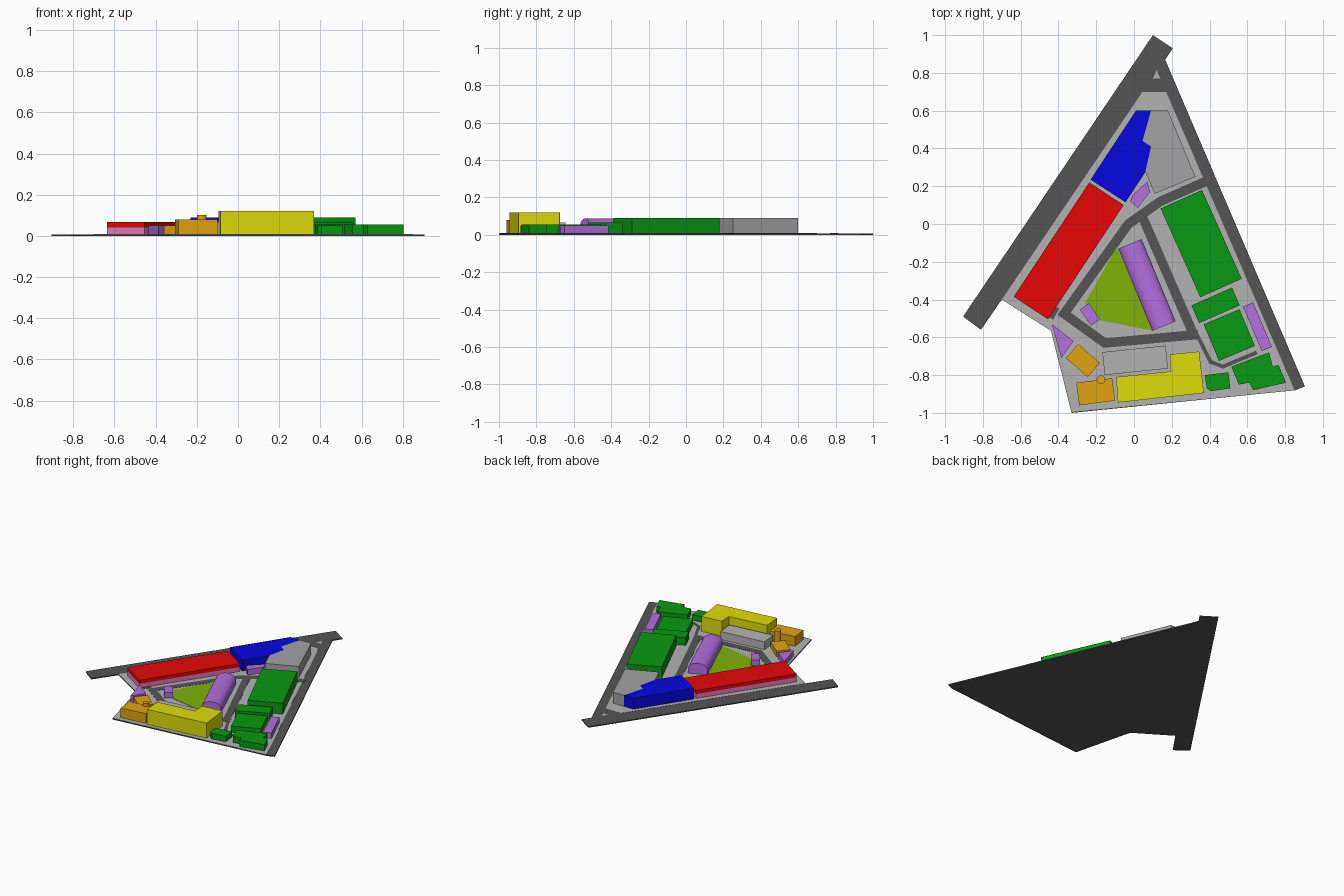
import bpy, bmesh, math
from mathutils import Vector

if "Cube" in bpy.data.objects:
    bpy.data.objects.remove(bpy.data.objects["Cube"])


def material(name, r, g, b):
    m = bpy.data.materials.new(name)
    m.diffuse_color = (r, g, b, 1)
    m.use_nodes = True
    m.node_tree.nodes["Principled BSDF"].inputs["Base Color"].default_value = m.diffuse_color
    return m


ASPHALT = material("asphalt", 0.09, 0.09, 0.09)
PAVING = material("paving", 0.45, 0.45, 0.45)
GREY = material("grey", 0.36, 0.36, 0.36)
RED = material("red", 0.8, 0.002, 0.002)
PINK = material("pink", 0.8, 0.2, 0.5)
BLUE = material("blue", 0.002, 0.002, 0.75)
GREEN = material("green", 0.003, 0.32, 0.006)
PURPLE = material("purple", 0.45, 0.16, 0.75)
ORANGE = material("orange", 0.75, 0.37, 0.005)
YELLOW = material("yellow", 0.73, 0.72, 0.003)
LAWN = material("lawn", 0.22, 0.45, 0.003)
SLAB, FLOOR = 0.007, 0.009


def sweep(name, pts, vec, mat):
    """Face through 3D points, extruded along vec."""
    bm = bmesh.new()
    face = bm.faces.new([bm.verts.new(p) for p in pts])
    ext = bmesh.ops.extrude_face_region(bm, geom=[face], use_keep_orig=True)
    bmesh.ops.translate(bm, vec=vec, verts=[v for v in ext["geom"] if isinstance(v, bmesh.types.BMVert)])
    bmesh.ops.recalc_face_normals(bm, faces=bm.faces)
    me = bpy.data.meshes.new(name)
    bm.to_mesh(me)
    bm.free()
    me.materials.append(mat)
    ob = bpy.data.objects.new(name, me)
    bpy.context.collection.objects.link(ob)
    return ob


def block(name, pts, top, mat, base=SLAB):
    return sweep(name, [(x, y, base) for x, y in pts], (0, 0, top - base), mat)


def box(name, a, b, width, top, mat, base=SLAB):
    """Rectangular block: edge a-b, widened to its left."""
    a, b = Vector(a), Vector(b)
    d = (b - a).normalized()
    n = Vector((-d.y, d.x)) * width
    return block(name, [a, b, b + n, a + n], top, mat, base)


def road(name, pts, width, top=0.0105):
    """Mitred strip along a path."""
    pts = [Vector(p) for p in pts]
    dirs = [(q - p).normalized() for p, q in zip(pts, pts[1:])]
    left, right = [], []
    for i, p in enumerate(pts):
        d0, d1 = dirs[max(i - 1, 0)], dirs[min(i, len(dirs) - 1)]
        n0, n1 = Vector((-d0.y, d0.x)), Vector((-d1.y, d1.x))
        m = (n0 + n1).normalized()
        m *= width / 2 / m.dot(n0)
        left.append(p + m)
        right.append(p - m)
    return block(name, left + right[::-1], top, ASPHALT)


# Site: asphalt base, paved yard, traffic island
block("site_base", [(0.10, 1.0), (0.205, 0.93), (0.165, 0.87), (0.905, -0.86), (0.855, -0.88),
                    (-0.33, -1.0), (-0.44, -0.565), (-0.70, -0.40), (-0.81, -0.56), (-0.905, -0.49)],
      0.008, ASPHALT, 0)
block("paved_yard", [(0.045, 0.70), (0.17, 0.70), (0.85, -0.88), (-0.33, -0.995),
                     (-0.44, -0.565), (-0.70, -0.40)], FLOOR, PAVING)
block("traffic_island", [(0.12, 0.815), (0.10, 0.77), (0.14, 0.77)], FLOOR, PAVING)

# Inner roads and lawn
road("loop_road", [(0.39, 0.23), (0.14, 0.12), (-0.03, 0.0), (-0.37, -0.475), (-0.155, -0.63), (0.34, -0.585)], 0.05)
road("centre_road", [(0.035, 0.06), (0.315, -0.585)], 0.05)
road("service_lane", [(0.33, -0.58), (0.405, -0.73), (0.47, -0.755), (0.65, -0.68)], 0.02)
road("west_entry", [(-0.41, -0.44), (-0.44, -0.50)], 0.03)
block("lawn", [(-0.09, -0.12), (0.10, -0.565), (-0.18, -0.51), (-0.26, -0.42)], 0.011, LAWN)

# North-west row
box("red_hall_lower", (-0.455, -0.505), (-0.055, 0.10), 0.218, 0.042, PINK)
box("red_hall_upper", (-0.455, -0.505), (-0.055, 0.10), 0.218, 0.068, RED, 0.042)
step = [(0.09, 0.60), (0.045, 0.44), (0.09, 0.41), (0.06, 0.275)]
block("blue_building", [(0.01, 0.60)] + step + [(-0.045, 0.115), (-0.23, 0.235)], 0.09, BLUE)
block("north_grey_building", step[::-1] + [(0.18, 0.60), (0.325, 0.25), (0.11, 0.16)], 0.09, GREY)

# Purple buildings
block("gate_house", [(-0.02, 0.12), (-0.01, 0.15), (0.07, 0.225), (0.085, 0.17), (0.02, 0.085)], 0.05, PURPLE)
block("corner_house", [(-0.435, -0.53), (-0.32, -0.62), (-0.385, -0.71)], 0.05, PURPLE)
box("lawn_pavilion", (-0.18, -0.505), (-0.24, -0.42), 0.058, 0.05, PURPLE)
box("east_annex", (0.73, -0.65), (0.63, -0.415), 0.058, 0.05, PURPLE)

# Barrel-roofed hall
a, b, width, eave, rise = Vector((0.22, -0.515)), Vector((0.04, -0.08)), 0.133, 0.045, 0.042
d = (b - a).normalized()
n = Vector((-d.y, d.x))
section = [(0, SLAB)] + [(width / 2 * (1 - math.cos(math.pi * i / 12)), eave + rise * math.sin(math.pi * i / 12))
                         for i in range(13)] + [(width, SLAB)]
sweep("barrel_hall", [(*(a + n * u), z) for u, z in section], (*(b - a), 0), PURPLE)

# South side
box("orange_shed", (-0.245, -0.81), (-0.18, -0.735), 0.153, 0.05, ORANGE)
box("orange_building", (-0.29, -0.96), (-0.10, -0.935), 0.12, 0.08, ORANGE)
ring = [(-0.175 + 0.023 * math.cos(t * math.tau / 24), -0.825 + 0.023 * math.sin(t * math.tau / 24)) for t in range(24)]
block("orange_tower", ring, 0.102, ORANGE)
box("south_grey_building", (-0.155, -0.80), (0.18, -0.765), 0.122, 0.067, PAVING)
block("yellow_building", [(-0.095, -0.81), (0.195, -0.78), (0.19, -0.69), (0.345, -0.675),
                          (0.37, -0.895), (-0.085, -0.945)], 0.12, YELLOW)

# East green buildings
box("green_main_hall", (0.57, -0.29), (0.36, 0.18), 0.24, 0.09, GREEN)
box("green_hall_2", (0.345, -0.525), (0.56, -0.43), 0.102, 0.065, GREEN)
box("green_hall_3", (0.45, -0.725), (0.64, -0.645), 0.21, 0.055, GREEN)
block("green_hall_4", [(0.515, -0.755), (0.715, -0.68), (0.735, -0.755), (0.765, -0.745),
                       (0.805, -0.84), (0.63, -0.88), (0.61, -0.84), (0.555, -0.85)], 0.055, GREEN)
block("green_kiosk", [(0.375, -0.80), (0.50, -0.785), (0.51, -0.87), (0.405, -0.885), (0.385, -0.87)], 0.05, GREEN)
